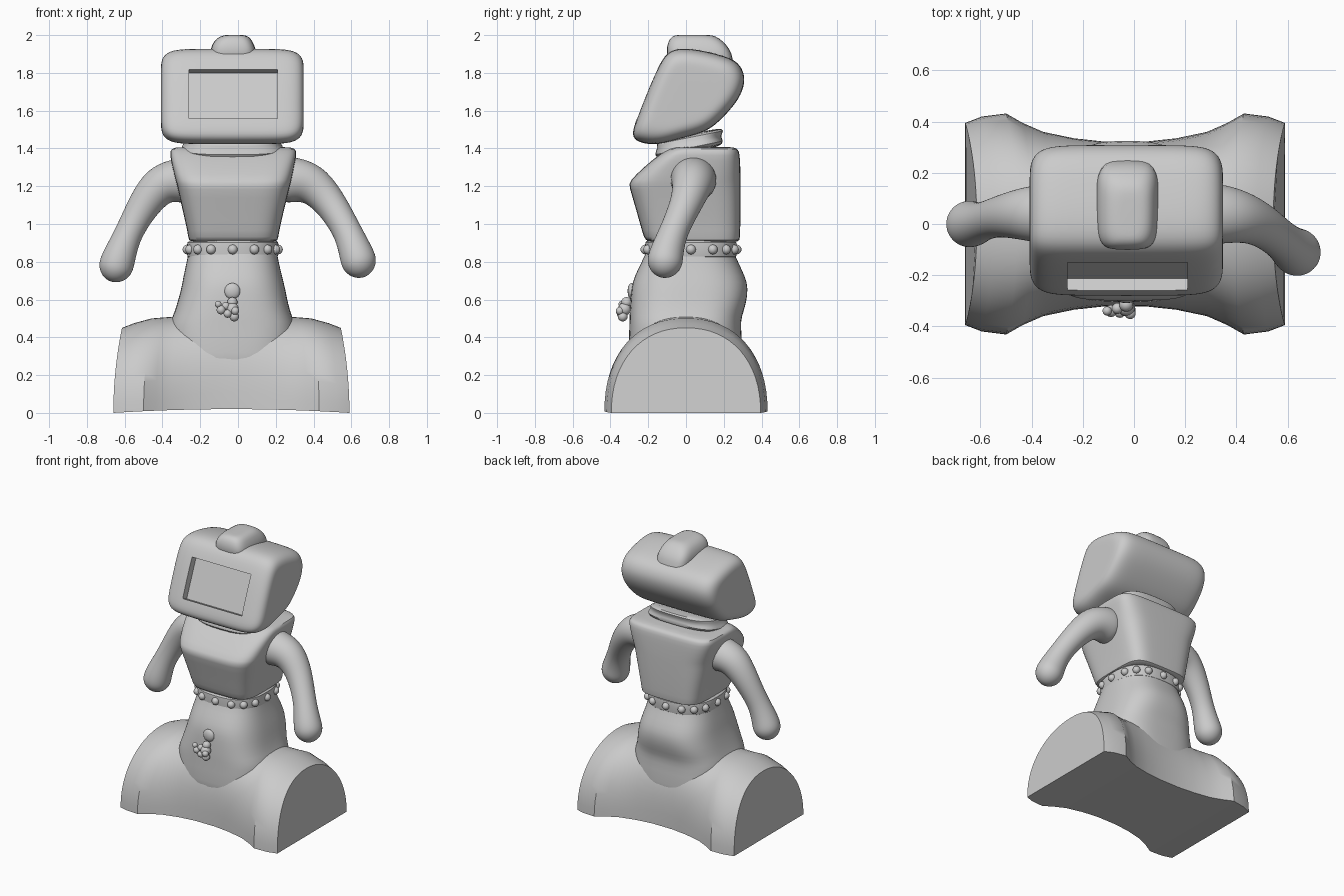
import bpy, bmesh, math
from mathutils import Vector

grey = bpy.data.materials.new("stone grey")
grey.diffuse_color = (0.6, 0.6, 0.6, 1)
CX = -0.03


def finish(obj, subdiv=0, angle=40):
    if not obj.data.materials:
        obj.data.materials.append(grey)
    bpy.ops.object.select_all(action='DESELECT')
    obj.select_set(True)
    bpy.context.view_layer.objects.active = obj
    if subdiv:
        m = obj.modifiers.new("smooth", 'SUBSURF')
        m.levels = m.render_levels = subdiv
        bpy.ops.object.modifier_apply(modifier=m.name)
    bpy.ops.object.shade_smooth_by_angle(angle=math.radians(angle))
    return obj


def loft(name, rings, subdiv=1, angle=40):
    """Skin a list of equal closed rings and cap both ends."""
    bm = bmesh.new()
    rows = [[bm.verts.new(p) for p in ring] for ring in rings]
    n = len(rows[0])
    for a, b in zip(rows, rows[1:]):
        for i in range(n):
            j = (i + 1) % n
            bm.faces.new((a[i], a[j], b[j], b[i]))
    bm.faces.new(rows[0][::-1])
    bm.faces.new(rows[-1])
    bmesh.ops.recalc_face_normals(bm, faces=bm.faces)
    me = bpy.data.meshes.new(name)
    bm.to_mesh(me)
    bm.free()
    obj = bpy.data.objects.new(name, me)
    bpy.context.collection.objects.link(obj)
    return finish(obj, subdiv, angle)


def spow(v, e):
    return math.copysign(abs(v) ** e, v)


def oval(z, x0, x1, y0, y1, e, n=40, tilt=0):
    """Horizontal superellipse ring between the given limits."""
    pts = []
    for i in range(n):
        t = math.tau * i / n
        y = (y0 + y1) / 2 + (y1 - y0) / 2 * spow(math.sin(t), 2 / e)
        x = (x0 + x1) / 2 + (x1 - x0) / 2 * spow(math.cos(t), 2 / e)
        pts.append((x, y, z + tilt * y))
    return pts


def ball(name, loc, r, scale=(1, 1, 1)):
    bpy.ops.mesh.primitive_uv_sphere_add(segments=14, ring_count=8, radius=r, location=loc)
    o = bpy.context.object
    o.name = name
    o.scale = scale
    return finish(o)


# Saddle-shaped base: arched sections swept from side to side
half = [(0.625, 0.395, 0.45, 2.2), (0.56, 0.42, 0.475, 2.2), (0.465, 0.432, 0.50, 2.25),
        (0.40, 0.395, 0.505, 2.3), (0.32, 0.36, 0.51, 2.4), (0.2, 0.335, 0.52, 2.8), (0.08, 0.322, 0.52, 3)]
stations = [(-u, a, h, e) for u, a, h, e in half] + half[::-1]
rings = []
for u, a, h, e in stations:
    ring = []
    lift = 0.02 * (1 - (abs(u) / 0.625) ** 2)
    for i in range(33):
        t = math.pi * i / 32
        z = max(h * spow(math.sin(t), 2 / e), lift)
        ring.append((-0.035 + u * (1 - 0.09 * (z / 0.5) ** 2), a * spow(math.cos(t), 2 / e), z))
    rings.append(ring)
loft("base", rings, 0, 35)

# Skirt rising from the base
loft("skirt", [oval(*r) for r in (
    (0.06, -0.36, 0.30, -0.315, 0.315, 3), (0.35, -0.37, 0.31, -0.305, 0.30, 3),
    (0.46, -0.37, 0.31, -0.30, 0.29, 3), (0.51, -0.345, 0.285, -0.30, 0.295, 3),
    (0.58, -0.322, 0.265, -0.295, 0.32, 3), (0.66, -0.30, 0.25, -0.29, 0.33, 2.8),
    (0.72, -0.29, 0.235, -0.275, 0.315, 2.7), (0.80, -0.272, 0.215, -0.235, 0.275, 2.6),
    (0.86, -0.26, 0.205, -0.205, 0.25, 2.6), (0.92, -0.25, 0.20, -0.2, 0.24, 2.6))])

# Belt with round studs
loft("belt", [oval(*r) for r in (
    (0.81, -0.25, 0.19, -0.2, 0.25, 2.6), (0.82, -0.272, 0.215, -0.22, 0.27, 2.6),
    (0.87, -0.27, 0.213, -0.215, 0.268, 2.6), (0.905, -0.272, 0.217, -0.22, 0.272, 2.6),
    (0.925, -0.25, 0.2, -0.2, 0.25, 2.6))])
for i, p in enumerate(oval(0.865, -0.268, 0.212, -0.215, 0.268, 2.6, 16)):
    ball(f"belt_stud_{i}", p, 0.026)

# Torso with a forward chest ridge
loft("torso", [oval(*r) for r in (
    (0.905, -0.24, 0.19, -0.18, 0.27, 4.5), (0.91, -0.262, 0.212, -0.215, 0.285, 4.5),
    (0.95, -0.265, 0.215, -0.23, 0.287, 4.5), (1.08, -0.295, 0.245, -0.265, 0.29, 4.5),
    (1.20, -0.322, 0.275, -0.302, 0.29, 4.5), (1.225, -0.33, 0.283, -0.302, 0.29, 4.5),
    (1.30, -0.348, 0.297, -0.225, 0.288, 5), (1.37, -0.362, 0.312, -0.14, 0.285, 5),
    (1.40, -0.355, 0.305, -0.09, 0.275, 5), (1.41, -0.32, 0.27, -0.05, 0.24, 5))])

# Tilted neck collar
loft("neck_collar", [oval(*r, 40, 0.2) for r in (
    (1.37, -0.28, 0.22, -0.15, 0.19, 3), (1.40, -0.31, 0.25, -0.17, 0.2, 3),
    (1.43, -0.27, 0.21, -0.15, 0.18, 3), (1.455, -0.285, 0.225, -0.16, 0.205, 3),
    (1.475, -0.23, 0.17, -0.13, 0.18, 3))])

# Head: side profile carried across x with rounded sides
profile = [(-0.292, 1.47), (-0.26, 1.56), (-0.2, 1.715), (-0.14, 1.85), (-0.085, 1.93), (0.03, 1.93),
           (0.15, 1.905), (0.265, 1.87), (0.305, 1.81), (0.313, 1.75), (0.285, 1.665), (0.2, 1.565),
           (0.11, 1.485), (-0.02, 1.455), (-0.15, 1.415), (-0.255, 1.43)]
side = [(0.378, 0.55), (0.377, 0.72), (0.362, 0.86), (0.325, 0.955), (0.26, 0.995), (0.12, 1.0)]
across = [(-u, s) for u, s in side] + side[::-1]
head = loft("head", [[(CX + u, 0.01 + (y - 0.01) * s, 1.68 + (z - 1.68) * s) for y, z in profile]
                     for u, s in across], 2)

# Screen recess cut into the face
bpy.ops.mesh.primitive_cube_add(size=1, location=(-0.025, -0.21, 1.69), rotation=(math.radians(-22.5), 0, 0))
cutter = bpy.context.object
cutter.name = "screen_cutter"
cutter.scale = (0.47, 0.11, 0.28)
cutter.hide_render = True
cutter.data.materials.append(grey)
bpy.context.view_layer.update()
cut = head.modifiers.new("screen", 'BOOLEAN')
cut.object = cutter
cut.operation = 'DIFFERENCE'
cut.solver = 'EXACT'
bpy.context.view_layer.objects.active = head
bpy.ops.object.modifier_apply(modifier=cut.name)
bpy.data.objects.remove(cutter)
finish(head, 0, 35)

# Crest on top of the head
loft("head_crest", [oval(*r, 24) for r in (
    (1.82, -0.15, 0.10, -0.09, 0.27, 4), (1.91, -0.15, 0.10, -0.105, 0.24, 4),
    (1.95, -0.138, 0.085, -0.1, 0.215, 4), (1.985, -0.115, 0.068, -0.085, 0.175, 3.5),
    (2.0, -0.075, 0.04, -0.06, 0.14, 3), (2.001, -0.05, 0.01, -0.03, 0.1, 3))])


# Arms: tubes through centre points with varying radius
def arm(name, path):
    pts = [Vector(p[:3]) for p in path]
    tip = (pts[-1] - pts[-2]).normalized()
    r = path[-1][3]
    spine = [(p, q[3]) for p, q in zip(pts, path)]
    spine += [(pts[-1] + tip * r * math.sin(a), r * math.cos(a)) for a in (0.4, 0.8, 1.15, 1.45)]
    rings = []
    for i, (p, rad) in enumerate(spine):
        d = (spine[min(i + 1, len(spine) - 1)][0] - spine[max(i - 1, 0)][0]).normalized()
        u = d.cross(Vector((0, 1, 0))).normalized()
        v = d.cross(u)
        rings.append([p + rad * (u * math.cos(t) + v * math.sin(t))
                      for t in (math.tau * k / 16 for k in range(16))])
    loft(name, rings, 2, 60)


arm("left_arm", [(-0.25, 0.04, 1.23, 0.12), (-0.34, 0.04, 1.23, 0.12), (-0.42, 0.04, 1.205, 0.108),
                 (-0.49, 0.035, 1.115, 0.09), (-0.545, 0.025, 1.02, 0.078), (-0.59, 0.01, 0.93, 0.075),
                 (-0.625, 0.0, 0.84, 0.088), (-0.643, 0.0, 0.785, 0.095)])
arm("right_arm", [(0.21, 0.04, 1.235, 0.125), (0.30, 0.04, 1.235, 0.125), (0.395, 0.035, 1.215, 0.11),
                  (0.475, 0.01, 1.13, 0.09), (0.535, -0.03, 1.04, 0.08), (0.585, -0.07, 0.95, 0.077),
                  (0.62, -0.1, 0.86, 0.09), (0.637, -0.11, 0.81, 0.097)])

# Small hanging charm on the skirt front
ball("charm_disc", (-0.03, -0.288, 0.645), 0.043, (1, 0.5, 1))
for i, (x, y, z, r) in enumerate([
        (-0.03, -0.315, 0.585, 0.028), (-0.03, -0.325, 0.55, 0.035), (-0.02, -0.335, 0.51, 0.026),
        (-0.065, -0.33, 0.565, 0.022), (-0.09, -0.34, 0.545, 0.024), (-0.105, -0.34, 0.575, 0.018),
        (-0.055, -0.345, 0.525, 0.022), (-0.015, -0.35, 0.54, 0.022)]):
    ball(f"charm_bead_{i}", (x, y, z), r)
